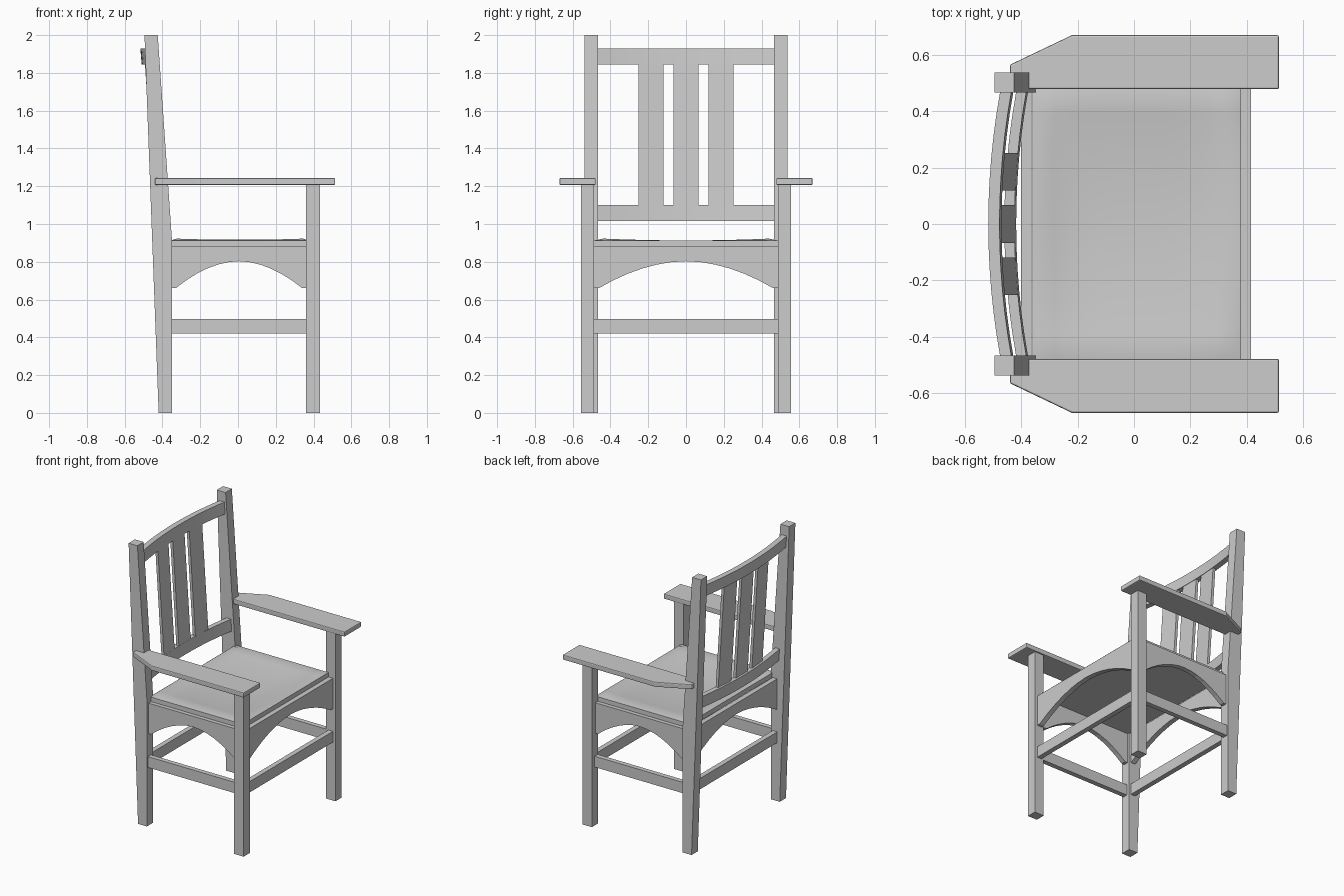
import bpy, bmesh, math
from mathutils import Vector

cube = bpy.data.objects.get("Cube")
if cube:
    bpy.data.objects.remove(cube, do_unlink=True)

grey = bpy.data.materials.new("plain_grey")
grey.use_nodes = True
grey.diffuse_color = (0.604, 0.604, 0.604, 1)
grey.node_tree.nodes["Principled BSDF"].inputs["Base Color"].default_value = (0.604, 0.604, 0.604, 1)

BOW = 0.043  # how far the back bows rearward between the posts


def finish(name, bm, bevel=0, smooth=False):
    bmesh.ops.recalc_face_normals(bm, faces=bm.faces)
    mesh = bpy.data.meshes.new(name)
    bm.to_mesh(mesh)
    bm.free()
    obj = bpy.data.objects.new(name, mesh)
    bpy.context.collection.objects.link(obj)
    mesh.materials.append(grey)
    if bevel:
        mod = obj.modifiers.new("Bevel", "BEVEL")
        mod.width, mod.segments = bevel, 2
    if smooth:
        bpy.ops.object.select_all(action="DESELECT")
        obj.select_set(True)
        bpy.context.view_layer.objects.active = obj
        bpy.ops.object.shade_smooth_by_angle(angle=math.radians(30))
    return obj


def prism(name, points, axis, lo, hi, bevel=0):
    """Extrude a 2D outline along an axis (outline uses the other two axes in order)."""
    bm = bmesh.new()
    verts = []
    for p in points:
        co = list(p)
        co.insert(axis, lo)
        verts.append(bm.verts.new(co))
    face = bm.faces.new(verts)
    ext = bmesh.ops.extrude_face_region(bm, geom=[face])
    move = Vector((0, 0, 0))
    move[axis] = hi - lo
    bmesh.ops.translate(bm, vec=move, verts=[v for v in ext["geom"] if isinstance(v, bmesh.types.BMVert)])
    return finish(name, bm, bevel)


def rect(a0, a1, b0, b1):
    return [(a0, b0), (a1, b0), (a1, b1), (a0, b1)]


def arch(lo, hi, foot):
    """Apron outline with an arched lower edge."""
    mid, half = (lo + hi) / 2, (hi - lo) / 2 - foot
    curve = []
    for i in range(13):
        t = -1 + i / 6
        curve.append((mid + half * t, 0.803 - 0.143 * abs(t) ** 1.9))
    return [(lo, 0.88), (lo, 0.66)] + curve + [(hi, 0.66), (hi, 0.88)]


def bowed_rail(name, x, z0, z1, half, lean):
    """Back rail that bows rearward between the posts."""
    bm = bmesh.new()
    rings = []
    for i in range(13):
        t = -1 + i / 6
        xc = x - BOW * (1 - t * t)
        ring = [(xc - half, z0), (xc + half, z0), (xc + half - lean, z1), (xc - half - lean, z1)]
        rings.append([bm.verts.new((px, 0.475 * t, pz)) for px, pz in ring])
    for a, b in zip(rings, rings[1:]):
        for k in range(4):
            bm.faces.new((a[k], a[(k + 1) % 4], b[(k + 1) % 4], b[k]))
    bm.faces.new(rings[0])
    bm.faces.new(rings[-1])
    return finish(name, bm, smooth=True)


# Legs, side aprons, side stretchers and arms, one set per side
post = [(-0.42, 0), (-0.35, 0), (-0.35, 0.92), (-0.425, 2), (-0.495, 2)]
arm = [(-0.44, 0.478), (-0.44, 0.565), (-0.22, 0.67), (0.514, 0.67), (0.514, 0.478)]
for side, s in (("left", 1), ("right", -1)):
    prism(side + "_front_leg", rect(0.36, 0.435, 0, 1.21), 1, s * 0.487, s * 0.557)
    prism(side + "_back_post", post, 1, s * 0.466, s * 0.537)
    prism(side + "_apron", arch(-0.355, 0.365, 0.025), 1, s * 0.482, s * 0.517)
    prism(side + "_stretcher", rect(-0.36, 0.37, 0.42, 0.498), 1, s * 0.49, s * 0.525)
    prism(side + "_arm", [(x, s * y) for x, y in arm], 2, 1.207, 1.243, bevel=0.006)

# Front and back aprons and stretchers
for end, x in (("front", 0.397), ("back", -0.382)):
    prism(end + "_apron", arch(-0.492, 0.492, 0.03), 0, x - 0.018, x + 0.018)
    prism(end + "_stretcher", rect(-0.492, 0.492, 0.42, 0.498), 0, x - 0.018, x + 0.018)

# Dished seat with a softened rim and a flat underside
bm = bmesh.new()
bmesh.ops.create_grid(bm, x_segments=20, y_segments=20, size=1)
top = list(bm.verts)
ext = bmesh.ops.extrude_face_region(bm, geom=list(bm.faces), use_keep_orig=True)
for v in top:
    u, w = v.co.x, v.co.y
    rim = 0.912 if max(abs(u), abs(w)) > 0.99 else 0.925
    v.co = (0.01 + 0.37 * u, 0.488 * w, rim - 0.035 * (1 - u ** 4) * (1 - w ** 2))
for v in ext["geom"]:
    if isinstance(v, bmesh.types.BMVert):
        v.co = (0.01 + 0.37 * v.co.x, 0.488 * v.co.y, 0.878)
finish("seat", bm, smooth=True)

# Bowed back rails
bowed_rail("upper_back_rail", -0.447, 1.845, 1.928, 0.02, 0.007)
bowed_rail("lower_back_rail", -0.393, 1.015, 1.1, 0.018, 0.006)

# Leaning slats, turned to follow the bow of the rails
slat = [(-0.443, 1.07), (-0.423, 1.07), (-0.475, 1.87), (-0.495, 1.87)]
for name, y in (("left", 0.185), ("middle", 0), ("right", -0.185)):
    obj = prism(name + "_slat", slat, 1, y - 0.067, y + 0.067)
    for v in obj.data.vertices:
        v.co.x += BOW * (v.co.y / 0.475) ** 2
